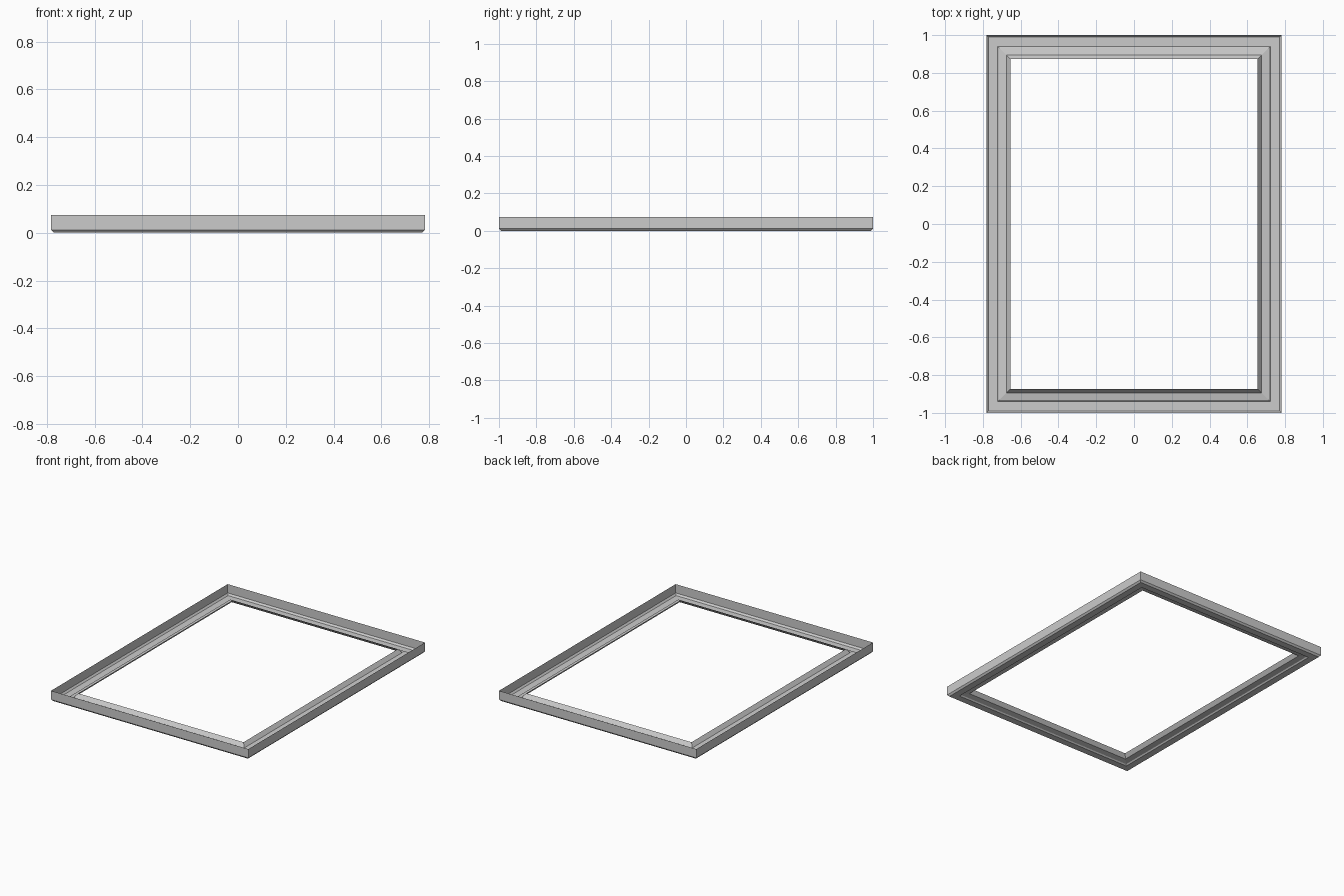
import bpy, bmesh

if "Cube" in bpy.data.objects:
    bpy.data.objects.remove(bpy.data.objects["Cube"])

W, D = 0.782, 1.0   # half width and half depth

mat = bpy.data.materials.new("plain grey")
mat.diffuse_color = (0.6, 0.6, 0.6, 1)
mat.use_nodes = True
mat.node_tree.nodes["Principled BSDF"].inputs["Base Color"].default_value = mat.diffuse_color

# moulding cross-section: (distance in from the outer edge, height)
PROFILE = [
    (0.0, 0.075), (0.0, 0.012),      # thin upright outer wall
    (0.011, 0.0), (0.059, 0.0),      # chamfer and flat base
    (0.067, 0.008), (0.106, 0.015),  # small step and gentle slope
    (0.127, 0.042),                  # steep inner lip
]

# sweep the section around the rectangle with mitred corners
bm = bmesh.new()
rings = []
for inset, z in PROFILE:
    x, y = W - inset, D - inset
    rings.append([bm.verts.new((sx * x, sy * y, z))
                  for sx, sy in ((-1, -1), (1, -1), (1, 1), (-1, 1))])
for a, b in zip(rings, rings[1:]):
    for i in range(4):
        j = (i + 1) % 4
        bm.faces.new((a[i], b[i], b[j], a[j]))

mesh = bpy.data.meshes.new("frame_moulding")
bm.to_mesh(mesh)
bm.free()
mesh.materials.append(mat)
frame = bpy.data.objects.new("frame_moulding", mesh)
bpy.context.collection.objects.link(frame)
